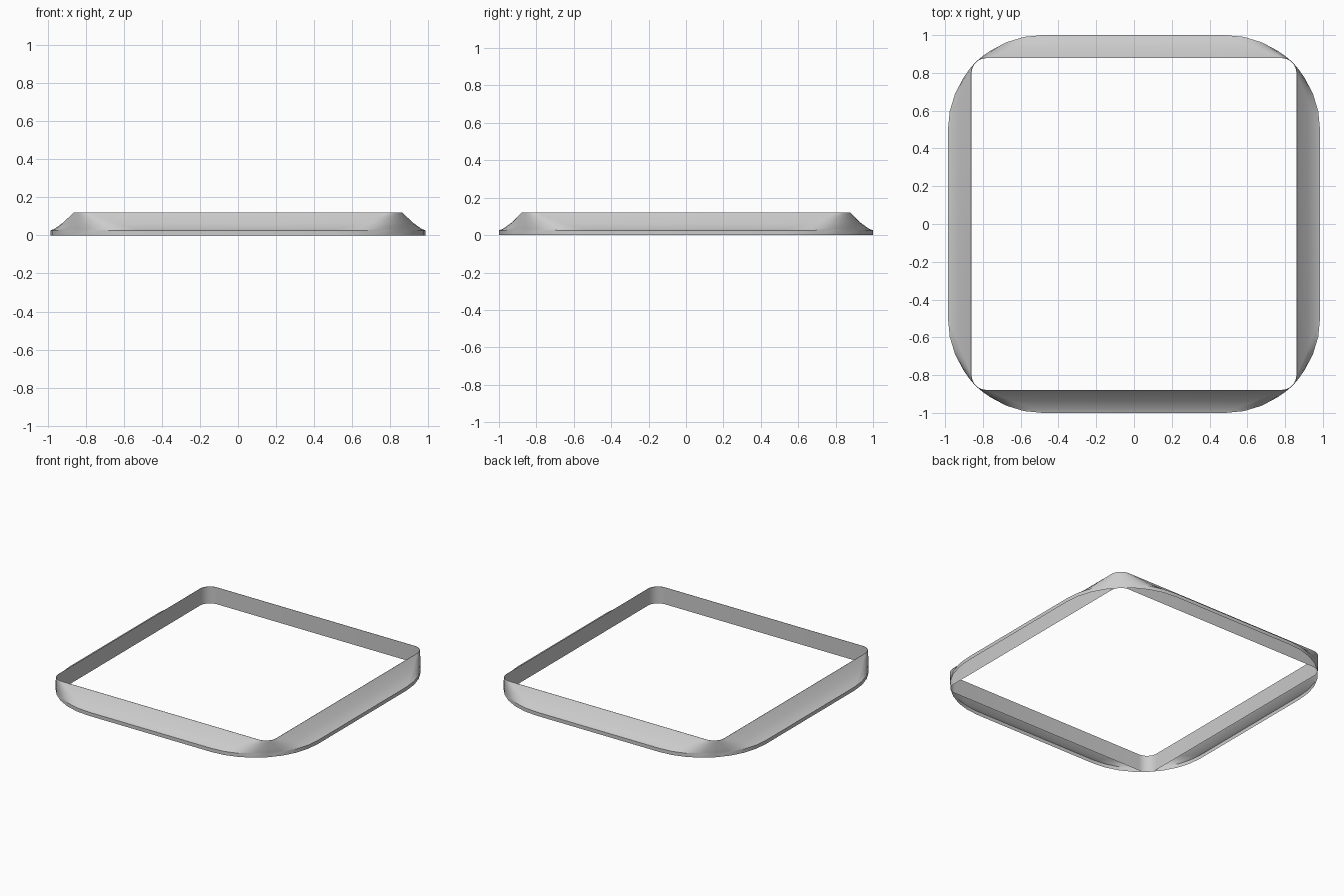
import bpy, bmesh
from math import cos, sin, pi

cube = bpy.data.objects.get("Cube")
if cube:
    bpy.data.objects.remove(cube, do_unlink=True)

grey = bpy.data.materials.new("light_grey")
grey.use_nodes = True
grey.diffuse_color = (0.6, 0.6, 0.6, 1)
grey.node_tree.nodes["Principled BSDF"].inputs["Base Color"].default_value = (0.6, 0.6, 0.6, 1)

SEGMENTS = 8


def rounded_ring(bm, hx, hy, radius, z):
    """Vertices of a rounded rectangle, counter-clockwise."""
    ring = []
    for quarter, (sx, sy) in enumerate([(1, 1), (-1, 1), (-1, -1), (1, -1)]):
        for i in range(SEGMENTS + 1):
            a = (quarter + i / SEGMENTS) * pi / 2
            ring.append(bm.verts.new((sx * (hx - radius) + radius * cos(a),
                                      sy * (hy - radius) + radius * sin(a), z)))
    return ring


def loft(name, sections):
    """Skin a stack of rounded rectangles, open at both ends."""
    bm = bmesh.new()
    rings = [rounded_ring(bm, *s) for s in sections]
    for low, high in zip(rings, rings[1:]):
        for i in range(len(low)):
            j = (i + 1) % len(low)
            bm.faces.new((low[i], low[j], high[j], high[i]))
    mesh = bpy.data.meshes.new(name)
    bm.to_mesh(mesh)
    bm.free()
    mesh.materials.append(grey)
    obj = bpy.data.objects.new(name, mesh)
    bpy.context.collection.objects.link(obj)
    bpy.ops.object.select_all(action='DESELECT')
    obj.select_set(True)
    bpy.context.view_layer.objects.active = obj
    bpy.ops.object.shade_smooth_by_angle(angle=0.5)
    return obj


# Open-bottomed frame: rim, lip, two slopes, then the straight inner wall
loft("bezel_frame", [
    (0.985, 1.0, 0.50, 0.0),
    (0.985, 1.0, 0.50, 0.026),
    (0.965, 0.98, 0.43, 0.033),
    (0.92, 0.935, 0.27, 0.065),
    (0.862, 0.88, 0.08, 0.12),
    (0.86, 0.878, 0.08, 0.12),
    (0.86, 0.878, 0.08, 0.0),
])
